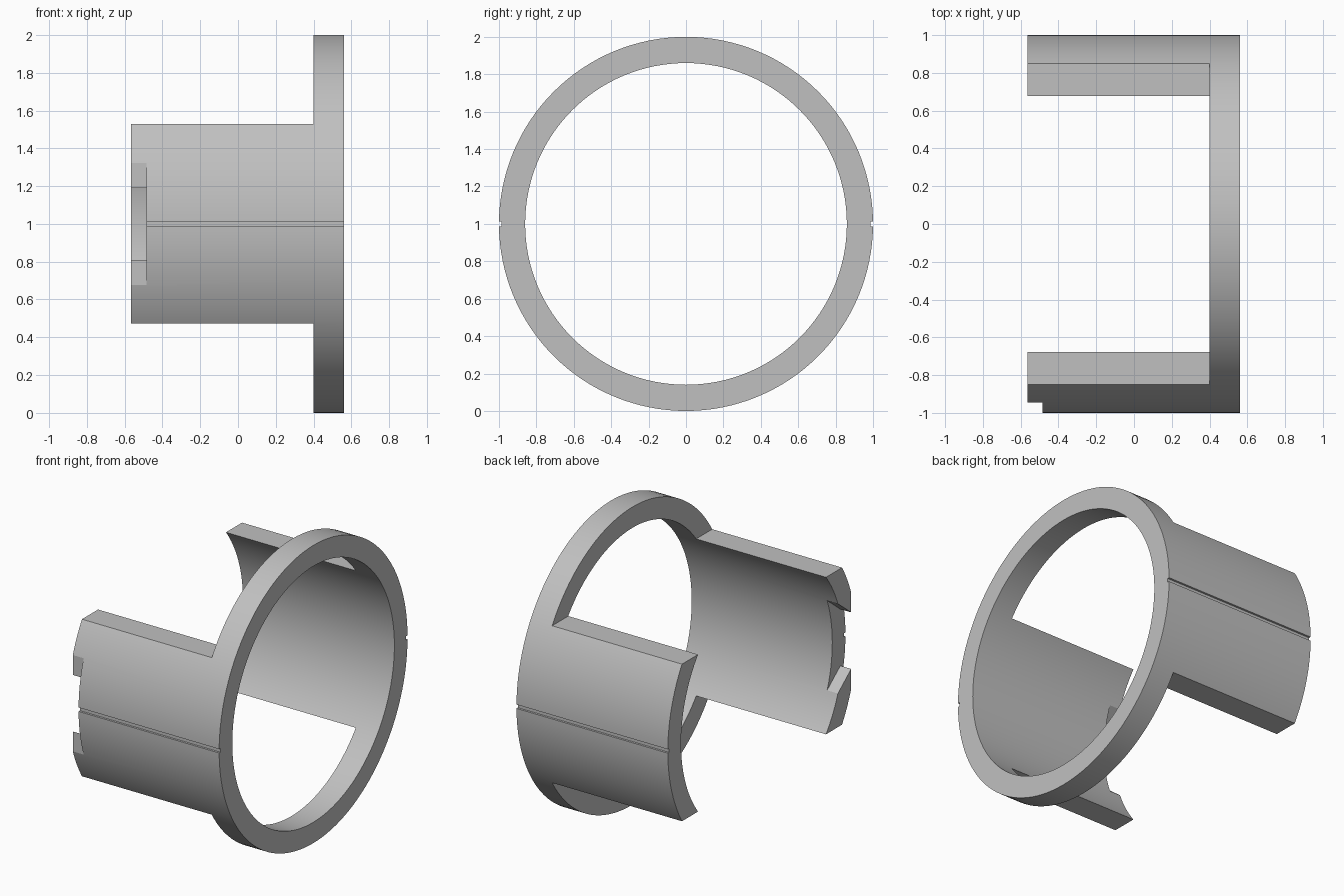
import bpy, bmesh, math

cube = bpy.data.objects.get("Cube")
if cube:
    bpy.data.objects.remove(cube, do_unlink=True)

grey = bpy.data.materials.new("plain_grey")
grey.use_nodes = True
colour = (0.53, 0.53, 0.53, 1)
grey.diffuse_color = colour
grey.node_tree.nodes["Principled BSDF"].inputs["Base Color"].default_value = colour

END, STEP, RIM, FACE = -0.565, -0.485, 0.40, 0.56   # stations along x
OUTER, INNER, ARM = 1.0, 0.86, 0.5275               # radii, arm half height


def prism(name, points, x0, x1):
    """Extrude a (y, z) outline along x, with the axis at z = 1."""
    bm = bmesh.new()
    base = bm.faces.new([bm.verts.new((x0, y, z + 1)) for y, z in points])
    top = bmesh.ops.extrude_face_region(bm, geom=[base])["geom"]
    verts = [v for v in top if isinstance(v, bmesh.types.BMVert)]
    bmesh.ops.translate(bm, verts=verts, vec=(x1 - x0, 0, 0))
    bmesh.ops.recalc_face_normals(bm, faces=bm.faces)
    mesh = bpy.data.meshes.new(name)
    bm.to_mesh(mesh)
    bm.free()
    mesh.materials.append(grey)
    obj = bpy.data.objects.new(name, mesh)
    bpy.context.collection.objects.link(obj)
    return obj


def circle(radius, sides=128):
    angles = [2 * math.pi * i / sides for i in range(sides)]
    return [(radius * math.cos(a), radius * math.sin(a)) for a in angles]


def box(y0, y1, z0, z1):
    return [(y0, z0), (y1, z0), (y1, z1), (y0, z1)]


# Solid drum that becomes the ring and its two arms
collar = prism("ring_with_two_arms", circle(OUTER), END, FACE)

# Bore, and the open spaces above and below the arms
cutters = [
    prism("bore_cutter", circle(INNER), -1, 1),
    prism("upper_gap_cutter", box(-2, 2, ARM, 2), -1, RIM),
    prism("lower_gap_cutter", box(-2, 2, -2, -ARM), -1, RIM),
]

# Shallow groove along the middle of each arm
for name, side in (("front", -1), ("back", 1)):
    ends = sorted((side * 0.986, side * 1.1))
    cutters.append(prism(name + "_groove_cutter", box(*ends, -0.013, 0.013), -1, 1))

# Notch in the end of the front arm: flat outside, walls flaring inward
half = [(-1.1, 0.5), (-0.946, 0.5), (-0.946, 0.19), (-0.7, 0.385)]
notch = half + [(y, -z) for y, z in reversed(half)]
cutters.append(prism("notch_cutter", notch, -1, STEP))

bpy.ops.object.select_all(action="DESELECT")
collar.select_set(True)
bpy.context.view_layer.objects.active = collar
for cutter in cutters:
    cutter.hide_render = True
    cut = collar.modifiers.new(cutter.name, "BOOLEAN")
    cut.operation = "DIFFERENCE"
    cut.solver = "EXACT"
    cut.object = cutter
    bpy.ops.object.modifier_apply(modifier=cut.name)
    bpy.data.objects.remove(cutter, do_unlink=True)

bpy.ops.object.shade_smooth_by_angle(angle=math.radians(15))
